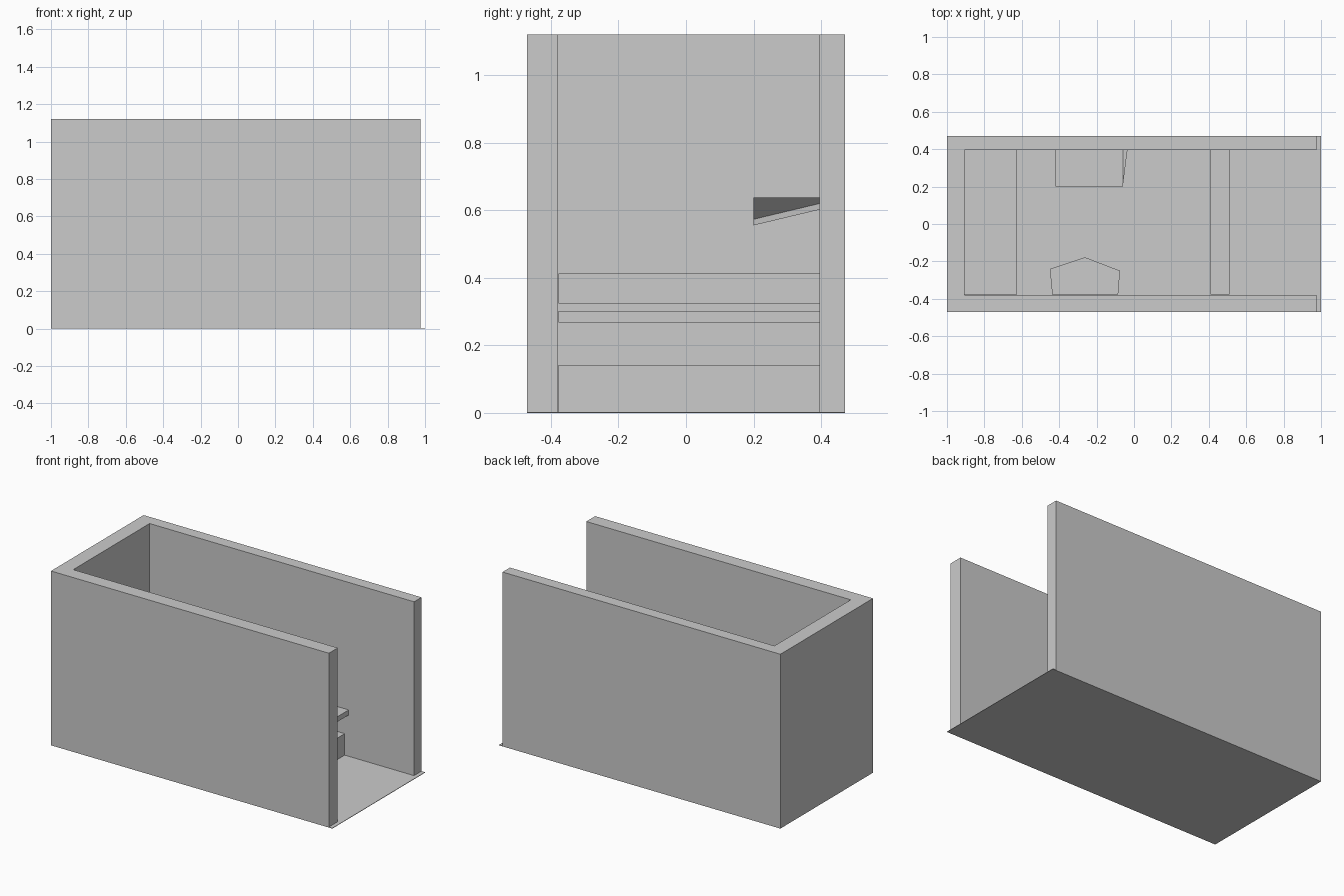
import bpy, bmesh

if "Cube" in bpy.data.objects:
    bpy.data.objects.remove(bpy.data.objects["Cube"])


def loft(name, lower, upper):
    """Solid between two matching rings of 3D points."""
    bm = bmesh.new()
    a = [bm.verts.new(p) for p in lower]
    b = [bm.verts.new(p) for p in upper]
    n = len(a)
    bm.faces.new(a)
    bm.faces.new(b)
    for i in range(n):
        j = (i + 1) % n
        bm.faces.new((a[i], a[j], b[j], b[i]))
    bmesh.ops.recalc_face_normals(bm, faces=bm.faces)
    mesh = bpy.data.meshes.new(name)
    bm.to_mesh(mesh)
    bm.free()
    obj = bpy.data.objects.new(name, mesh)
    bpy.context.collection.objects.link(obj)
    return obj


def prism(name, outline, z0, z1):
    return loft(name, [(x, y, z0) for x, y in outline],
                [(x, y, z1) for x, y in outline])


def box(name, x0, x1, y0, y1, z0, z1):
    return prism(name, [(x0, y0), (x1, y0), (x1, y1), (x0, y1)], z0, z1)


# Room shell: thin floor and three walls, open on the right
box("floor", -1, 1, -0.47, 0.47, 0, 0.003)
prism("walls", [(-1, -0.47), (0.975, -0.47), (0.975, -0.38), (-0.905, -0.38),
                (-0.905, 0.395), (0.975, 0.395), (0.975, 0.47), (-1, 0.47)],
      0.002, 1.12)

# Full-width furniture spanning between the side walls
y0, y1 = -0.378, 0.397
box("bunk", -0.905, -0.625, y0, y1, 0.323, 0.413)
box("bench_top", 0.41, 0.51, y0, y1, 0.268, 0.301)
box("bench_base", 0.43, 0.482, y0, y1, 0.002, 0.141)

# Five-sided seat block against the front wall
prism("seat_block", [(-0.437, y0), (-0.45, -0.24), (-0.262, -0.178),
                     (-0.075, -0.25), (-0.085, y0)], 0.002, 0.138)

# Basin on the back wall: flat rim, tapering to a sloped bottom
rim = [(-0.42, 0.2, 0.637), (-0.06, 0.2, 0.637),
       (-0.06, 0.397, 0.637), (-0.42, 0.397, 0.637)]
belly = [(-0.31, 0.2, 0.573), (-0.18, 0.2, 0.573),
         (-0.035, 0.397, 0.62), (-0.415, 0.397, 0.62)]
base = [(x, y, z - 0.018) for x, y, z in belly]
loft("basin", belly, rim)
loft("basin_underside", base, belly)
